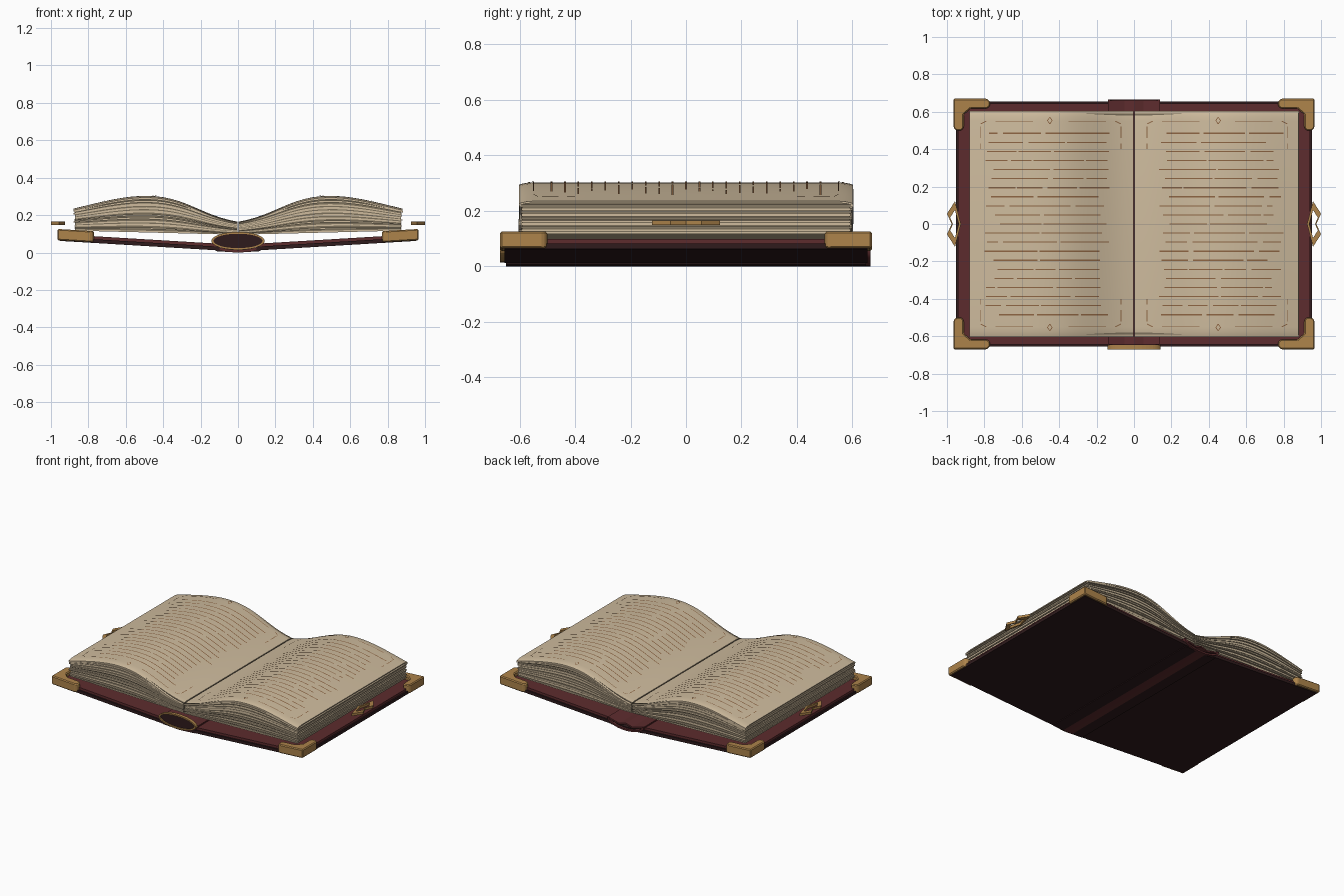
import bpy, bmesh, math, random
from mathutils import Vector
from mathutils.geometry import interpolate_bezier

random.seed(4)
if "Cube" in bpy.data.objects:
    bpy.data.objects.remove(bpy.data.objects["Cube"])


def material(name, rgb):
    m = bpy.data.materials.new(name)
    m.use_nodes = True
    m.diffuse_color = (*rgb, 1)
    m.node_tree.nodes["Principled BSDF"].inputs["Base Color"].default_value = (*rgb, 1)
    return m


PAGE = material("parchment", (0.62, 0.5, 0.34))
SHADE = material("aged page edge", (0.2, 0.16, 0.105))
INK = material("brown ink", (0.27, 0.13, 0.055))
RED = material("burgundy leather", (0.11, 0.025, 0.027))
DARK = material("dark leather", (0.028, 0.011, 0.012))
GOLD = material("old brass", (0.42, 0.23, 0.07))


def finish(name, bm, mat, smooth=False, bevel=0):
    bmesh.ops.recalc_face_normals(bm, faces=bm.faces)
    mesh = bpy.data.meshes.new(name)
    bm.to_mesh(mesh)
    bm.free()
    mesh.materials.append(mat)
    ob = bpy.data.objects.new(name, mesh)
    bpy.context.collection.objects.link(ob)
    if bevel:
        mod = ob.modifiers.new("soft edges", "BEVEL")
        mod.width, mod.segments, mod.limit_method = bevel, 1, "ANGLE"
    if smooth:
        bpy.ops.object.select_all(action="DESELECT")
        ob.select_set(True)
        bpy.context.view_layer.objects.active = ob
        bpy.ops.object.shade_smooth_by_angle(angle=math.radians(40))
    return ob


def loft(name, rings, mat, closed=False, **kw):
    """Skin matching rings of points; cap the ends or join last to first."""
    bm = bmesh.new()
    vs = [[bm.verts.new(p) for p in ring] for ring in rings]
    n = len(vs[0])
    pairs = list(zip(vs, vs[1:])) + ([(vs[-1], vs[0])] if closed else [])
    for a, b in pairs:
        for i in range(n):
            j = (i + 1) % n
            bm.faces.new((a[i], a[j], b[j], b[i]))
    if not closed:
        bm.faces.new(vs[0])
        bm.faces.new(vs[-1])
    return finish(name, bm, mat, **kw)


def extrude_y(name, profile, y0, y1, mat, **kw):
    return loft(name, [[(x, y, z) for x, z in profile] for y in (y0, y1)], mat, **kw)


# Page curve from gutter to fore edge
def bezier(pts, n):
    return interpolate_bezier(*[Vector((x, 0, z)) for x, z in pts], n)


inner = bezier([(0, 0.165), (0.2, 0.2), (0.28, 0.303), (0.49, 0.303)], 13)
outer = bezier([(0.49, 0.303), (0.62, 0.303), (0.75, 0.265), (0.88, 0.235)], 10)
CURVE = [(p.x, p.z) for p in inner + outer[1:]]


def droop(y):
    t = max(0, abs(y) - 0.55) / 0.05
    return 0.008 * t * t


def page_z(x, y):
    x = abs(x)
    for (xa, za), (xb, zb) in zip(CURVE, CURVE[1:]):
        if x <= xb:
            return za + (zb - za) * (x - xa) / (xb - xa) - droop(y)
    return CURVE[-1][1] - droop(y)


def stack_profile(side, low, high, reach):
    """Cross-section of a slice of the page stack between two fractions."""
    def line(f):
        out = []
        for x, z in CURVE:
            base = 0.095 + 0.022 * x / 0.88
            out.append((side * (0.004 + x * reach), base + (z - base) * f))
        return out
    return line(low) + line(high)[::-1]


# Page stacks: dark core with lighter sheets standing proud
SHEETS = 11
for side, label in ((-1, "right"), (1, "left")):
    extrude_y(f"{label}_page_core", stack_profile(side, 0.01, 0.96, 0.985),
              -0.592, 0.592, SHADE)
    for k in range(SHEETS - 1):
        low = k / SHEETS
        high = low + random.uniform(0.45, 0.7) / SHEETS
        extrude_y(f"{label}_sheet_{k + 1}",
                  stack_profile(side, low, high, random.uniform(0.985, 0.997)),
                  -random.uniform(0.592, 0.604), random.uniform(0.592, 0.604), PAGE)
    top = stack_profile(side, 0.945, 1, 0.995)
    loft(f"{label}_top_page",
         [[(x, y, z - droop(y)) for x, z in top]
          for y in (-0.603, -0.59, -0.575, -0.55, 0.55, 0.575, 0.59, 0.603)],
         PAGE, smooth=True)


# Written lines and border marks laid on the pages
def stroke(bm, a, b, width=0.006):
    a, b = Vector(a), Vector(b)
    d = (b - a).normalized()
    off = Vector((-d.y, d.x)) * width / 2
    n = max(1, int((b - a).length / 0.025))
    last = None
    for i in range(n + 1):
        p = a.lerp(b, i / n)
        pair = [bm.verts.new((q.x, q.y, page_z(q.x, q.y) + 0.003))
                for q in (p + off, p - off)]
        if last:
            bm.faces.new((last[0], last[1], pair[1], pair[0]))
        last = pair


for side, label in ((-1, "right"), (1, "left")):
    text = bmesh.new()
    for row in range(21):
        y = 0.485 - row * 0.0485
        x = 0.13 + random.uniform(0, 0.06)
        end = 0.8 - random.uniform(0, 0.09)
        while x < end - 0.03:
            stop = min(end, x + random.uniform(0.1, 0.35))
            stroke(text, (side * x, y), (side * stop, y))
            x = stop + random.uniform(0.008, 0.03)
    finish(f"{label}_page_text", text, INK)

    border = bmesh.new()
    for s in (-1, 1):
        for x, inward in ((0.07, 1), (0.82, -1)):
            stroke(border, (side * x, s * 0.4), (side * x, s * 0.43), 0.004)
            stroke(border, (side * x, s * 0.46), (side * x, s * 0.52), 0.004)
            stroke(border, (side * x, s * 0.535),
                   (side * (x + inward * 0.03), s * 0.55), 0.004)
            stroke(border, (side * (x + inward * 0.08), s * 0.55),
                   (side * (x + inward * 0.28), s * 0.55), 0.004)
        diamond = [(side * (0.45 + dx), s * 0.553 + dy)
                   for dx, dy in ((0.013, 0), (0, 0.018), (-0.013, 0), (0, -0.018))]
        for i in range(4):
            stroke(border, diamond[i - 1], diamond[i], 0.004)
    finish(f"{label}_page_border", border, INK)


# Cover boards rise gently toward their outer edges
def rise(x):
    return 0.005 + 0.06 * abs(x)


def board(name, side, x0, x1, y, low, high, mat):
    prof = [(side * x0, rise(x0) + low), (side * x1, rise(x1) + low),
            (side * x1, rise(x1) + high), (side * x0, rise(x0) + high)]
    extrude_y(name, prof, -y, y, mat)


def frame(name, path, scale, centre, place, depth, mat):
    """Flat closed frame: an outline, its shrunken copy and a thickness."""
    small = [(centre[0] + (u - centre[0]) * scale[0],
              centre[1] + (v - centre[1]) * scale[1]) for u, v in path]
    a, b = depth
    rings = [[place(u, v, w) for u, v in p]
             for p, w in ((path, a), (path, b), (small, b), (small, a))]
    return loft(name, rings, mat, closed=True)


CORNER = [(0.965, 0.67), (0.785, 0.67), (0.77, 0.655), (0.77, 0.63), (0.785, 0.618),
          (0.875, 0.618), (0.91, 0.585), (0.91, 0.515), (0.922, 0.5), (0.95, 0.5),
          (0.965, 0.515)]
CLASP = [(0.957, 0.122), (1, 0.055), (0.975, 0), (1, -0.055), (0.957, -0.122), (0.925, 0)]

for side, label in ((-1, "right"), (1, "left")):
    board(f"{label}_cover_outside", side, 0.1, 0.952, 0.655, 0, 0.02, DARK)
    board(f"{label}_cover_lining", side, 0.1, 0.942, 0.645, 0.02, 0.036, RED)
    for s, end in ((-1, "front"), (1, "back")):
        loft(f"{label}_{end}_corner_guard",
             [[(side * x, s * y, rise(x) + h) for x, y in CORNER] for h in (0.003, 0.063)],
             GOLD, bevel=0.006)
    frame(f"{label}_clasp", CLASP, (0.6, 0.62), (0.957, 0),
          lambda u, v, w: (side * u, v, w), (0.148, 0.165), GOLD)


# Spine: shallow curved channel with a folded lining
def arc(rx, rz, cz, start, stop, n):
    return [(rx * math.cos(t), cz + rz * math.sin(t))
            for t in (start + (stop - start) * i / n for i in range(n + 1))]


channel = (arc(0.14, 0.055, 0.055, math.pi, 2 * math.pi, 16)
           + arc(0.128, 0.043, 0.055, 2 * math.pi, math.pi, 16))
extrude_y("spine_shell", channel, -0.65, 0.665, RED, smooth=True)
fold = [(-0.138, 0.058), (-0.05, 0.036), (0, 0.05), (0.05, 0.036), (0.138, 0.058)]
extrude_y("spine_lining", fold + [(x, z - 0.01) for x, z in fold[::-1]],
          -0.645, 0.66, RED)
board("spine_underside_right", -1, 0, 0.12, 0.65, -0.005, 0.012, DARK)
board("spine_underside_left", 1, 0, 0.12, 0.65, -0.005, 0.012, DARK)

# Oval end cap with brass rim
oval = arc(0.142, 0.048, 0.062, 0, 2 * math.pi, 40)[:-1]
extrude_y("spine_end_cap", [(x * 0.95, 0.062 + (z - 0.062) * 0.9) for x, z in oval],
          -0.662, -0.645, DARK)
frame("spine_end_rim", oval, (0.92, 0.8), (0, 0.062),
      lambda u, v, w: (u, w, v), (-0.67, -0.648), GOLD)
